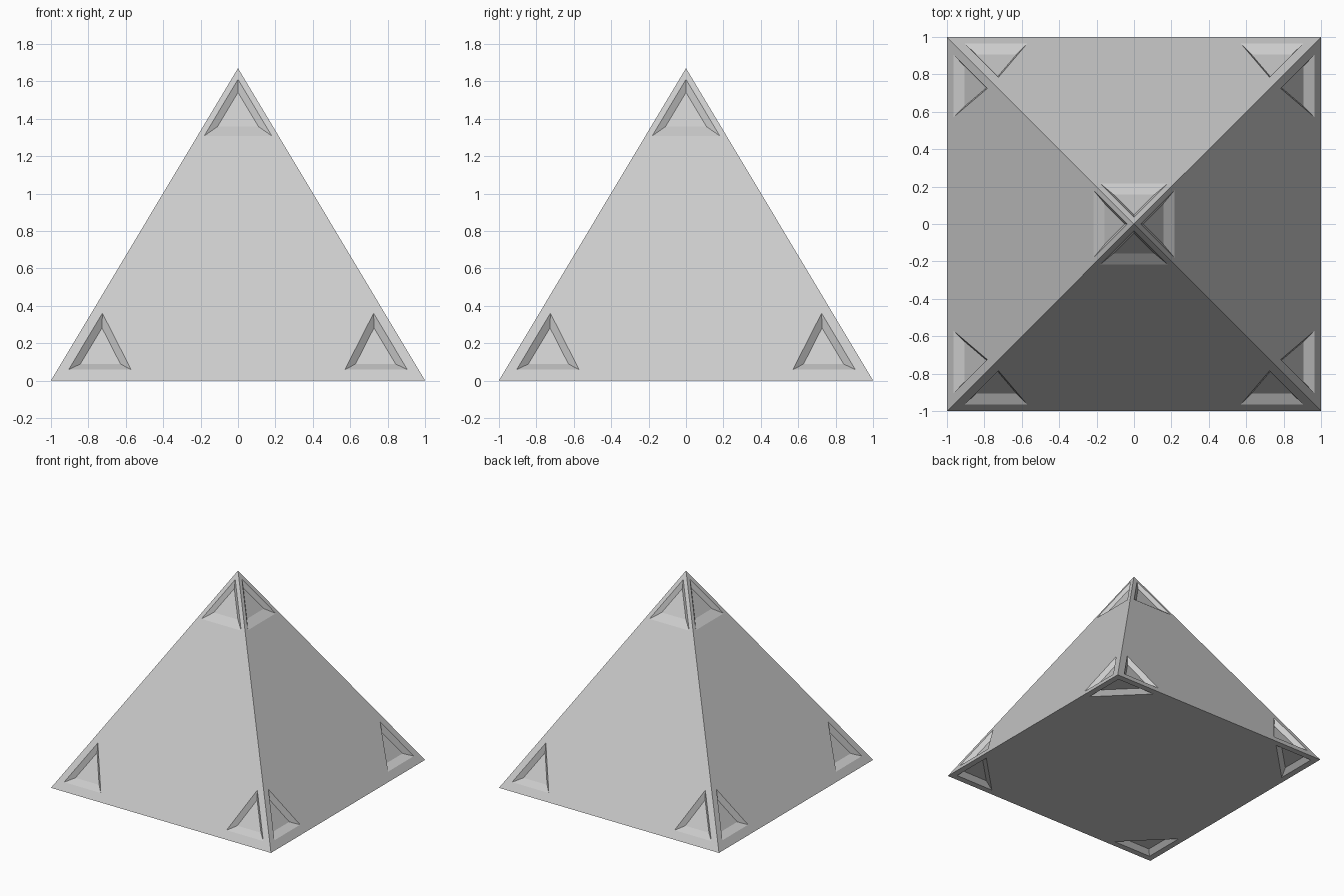
import bpy, bmesh
from mathutils import Vector

if "Cube" in bpy.data.objects:
    bpy.data.objects.remove(bpy.data.objects["Cube"])

APEX = Vector((0, 0, 1.67))
BASE = [Vector((x, y, 0)) for x, y in ((-1, -1), (1, -1), (1, 1), (-1, 1))]


def reach(corner, other):
    """Point where a corner cap ends along the edge towards other."""
    f = 0.24 if corner.z > 1 else (0.27 if other.z > 1 else 0.25)
    return corner.lerp(other, f)


def inset(tri, dist):
    """Offset the edges AB, BC, CA of a triangle inwards by three distances."""
    out = []
    for i, p in enumerate(tri):
        u = (tri[(i + 1) % 3] - p).normalized()
        v = (tri[i - 1] - p).normalized()
        s = u.cross(v).length
        out.append(p + u * (dist[i - 1] / s) + v * (dist[i] / s))
    return out


def add_face(bm, pts):
    bm.faces.new([bm.verts.new(p) for p in pts])


def ring(bm, a, b):
    for i in range(3):
        j = (i + 1) % 3
        add_face(bm, (a[i], a[j], b[j], b[i]))


def finish(bm, name):
    bmesh.ops.remove_doubles(bm, verts=bm.verts, dist=1e-4)
    mesh = bpy.data.meshes.new(name)
    bm.to_mesh(mesh)
    bm.free()
    bpy.context.collection.objects.link(bpy.data.objects.new(name, mesh))


body, caps = bmesh.new(), bmesh.new()
sides = [[BASE[i], BASE[(i + 1) % 4], APEX] for i in range(4)]

for poly in sides + [BASE[::-1]]:
    n = len(poly)
    normal = (poly[1] - poly[0]).cross(poly[2] - poly[0]).normalized()
    panel = []
    for i, a in enumerate(poly):
        nxt, prv = poly[(i + 1) % n], poly[i - 1]
        b, c = reach(a, nxt), reach(a, prv)
        panel += [c, b]
        # frame width, wall run and depth of each corner window
        if a.z > 1:
            frame, run, depth = (0.032, 0.045, 0.032), (0.03, 0.073, 0.03), 0.025
        elif n == 4:
            frame, run, depth = (0.05, 0.04, 0.05), (0.035, 0.035, 0.035), 0.035
        else:
            base, slant = (0.068, 0.056), (0.053, 0.03)
            ab, ca = (slant, base) if nxt.z > 1 else (base, slant)
            frame, run, depth = (ab[0], 0.038, ca[0]), (ab[1], 0.03, ca[1]), 0.035
        # flat frame, sloping walls and sunken floor
        outer = [a, b, c]
        window = inset(outer, frame)
        floor = [p - normal * depth for p in inset(window, run)]
        ring(caps, outer, window)
        ring(caps, window, floor)
        add_face(caps, floor)
    # large flat panel between the corner caps
    add_face(body, panel)

finish(body, "pyramid_body")
finish(caps, "corner_caps")
